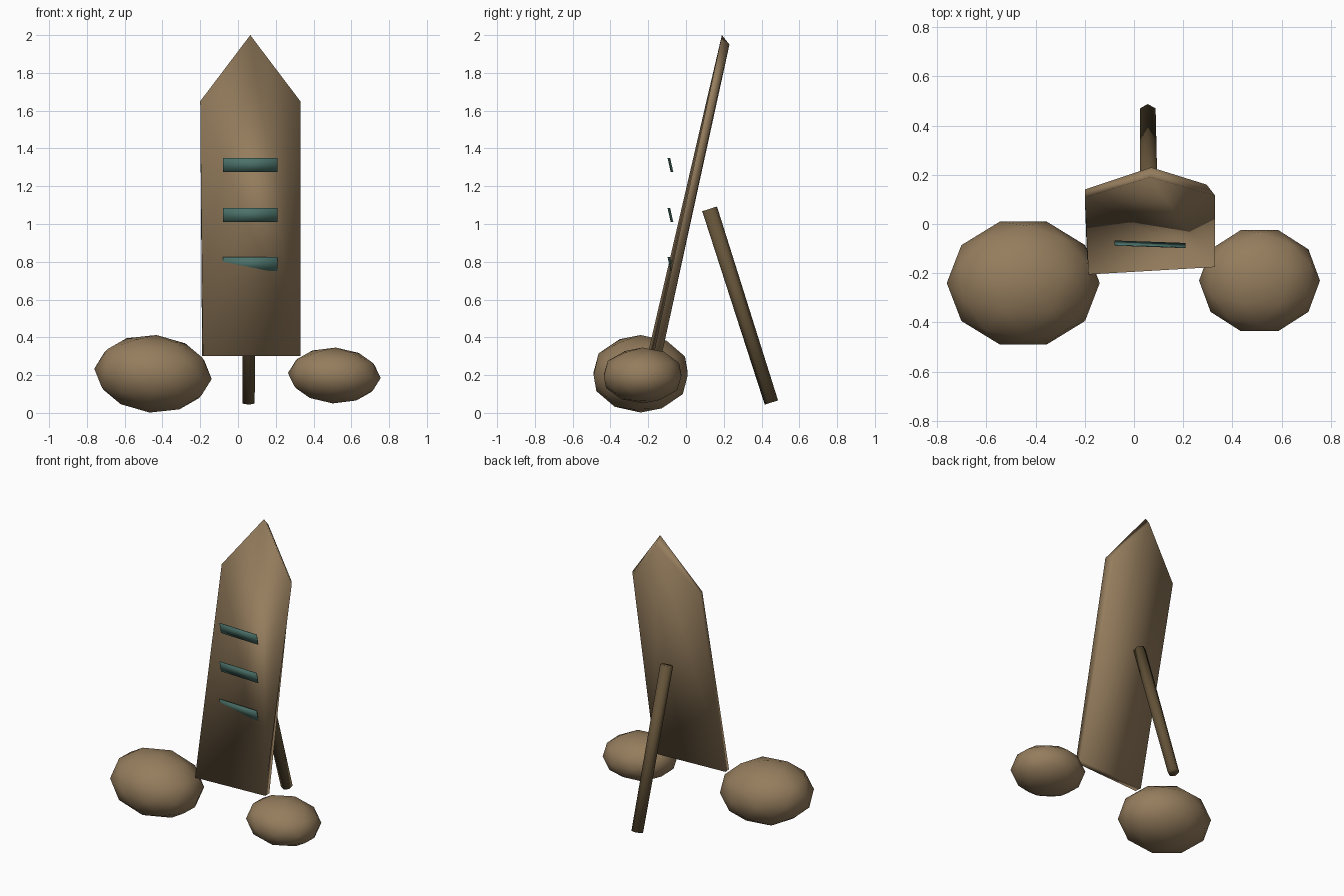
import bpy
import bmesh
from math import radians
from mathutils import Matrix, Vector

if "Cube" in bpy.data.objects:
    bpy.data.objects.remove(bpy.data.objects["Cube"])


def material(name, rgb):
    mat = bpy.data.materials.new(name)
    mat.use_nodes = True
    mat.diffuse_color = (*rgb, 1)
    mat.node_tree.nodes["Principled BSDF"].inputs["Base Color"].default_value = (*rgb, 1)
    return mat


TAN = material("tan_stone", (0.30, 0.205, 0.11))
BROWN = material("dark_wood", (0.125, 0.085, 0.04))
TEAL = material("teal_paint", (0.07, 0.165, 0.14))


def finish(bm, name, mat):
    """Turn a bmesh into a smooth shaded object of one colour."""
    bmesh.ops.recalc_face_normals(bm, faces=bm.faces)
    for face in bm.faces:
        face.smooth = True
    mesh = bpy.data.meshes.new(name)
    bm.to_mesh(mesh)
    bm.free()
    mesh.materials.append(mat)
    obj = bpy.data.objects.new(name, mesh)
    bpy.context.collection.objects.link(obj)
    return obj


def slab(name, front, back, mat):
    """Closed plate between two matching outlines."""
    bm = bmesh.new()
    f = [bm.verts.new(p) for p in front]
    b = [bm.verts.new(p) for p in back]
    bm.faces.new(f)
    bm.faces.new(b[::-1])
    for i in range(len(f)):
        j = (i + 1) % len(f)
        bm.faces.new((f[i], b[i], b[j], f[j]))
    return finish(bm, name, mat)


def rock(name, centre, size, tilt):
    """Faceted ball squashed into a boulder."""
    bm = bmesh.new()
    shape = (Matrix.Translation(centre) @ Matrix.Rotation(radians(tilt), 4, 'Y')
             @ Matrix.Diagonal((*size, 1)) @ Matrix.Rotation(radians(90), 4, 'Z'))
    bmesh.ops.create_icosphere(bm, subdivisions=2, radius=1, matrix=shape)
    return finish(bm, name, TAN)


# Leaning pointed board
slab("leaning_board",
     [(-0.185, -0.205, 0.3), (0.33, -0.175, 0.3), (0.33, 0.115, 1.65),
      (0.065, 0.19, 2.0), (-0.2, 0.108, 1.65)],
     [(-0.19, -0.16, 0.3), (0.33, -0.13, 0.3), (0.295, 0.16, 1.65),
      (0.07, 0.23, 1.95), (-0.2, 0.14, 1.65)], TAN)

# Painted strips in front of the board
for label, top in (("upper", 1.35), ("middle", 1.085), ("lower", 0.825)):
    low = top - 0.075
    front = [(-0.08, -0.071, low), (0.21, -0.081, low),
             (0.21, -0.098, top), (-0.08, -0.088, top)]
    back = [(x, y + 0.004, z) for x, y, z in front]
    slab(label + "_strip", front, back, TEAL)

# Boulders on either side of the foot
rock("right_rock", (-0.45, -0.24, 0.207), (0.312, 0.262, 0.206), 5)
rock("left_rock", (0.51, -0.23, 0.198), (0.246, 0.216, 0.148), 3)

# Prop pole behind the board
top, foot = Vector((0.06, 0.125, 1.08)), Vector((0.056, 0.452, 0.055))
axis = top - foot
pose = (Matrix.Translation((top + foot) / 2)
        @ axis.to_track_quat('Z', 'Y').to_matrix().to_4x4())
bm = bmesh.new()
bmesh.ops.create_cone(bm, cap_ends=True, segments=6, radius1=0.037, radius2=0.041,
                      depth=axis.length, matrix=pose)
finish(bm, "prop_pole", BROWN)
